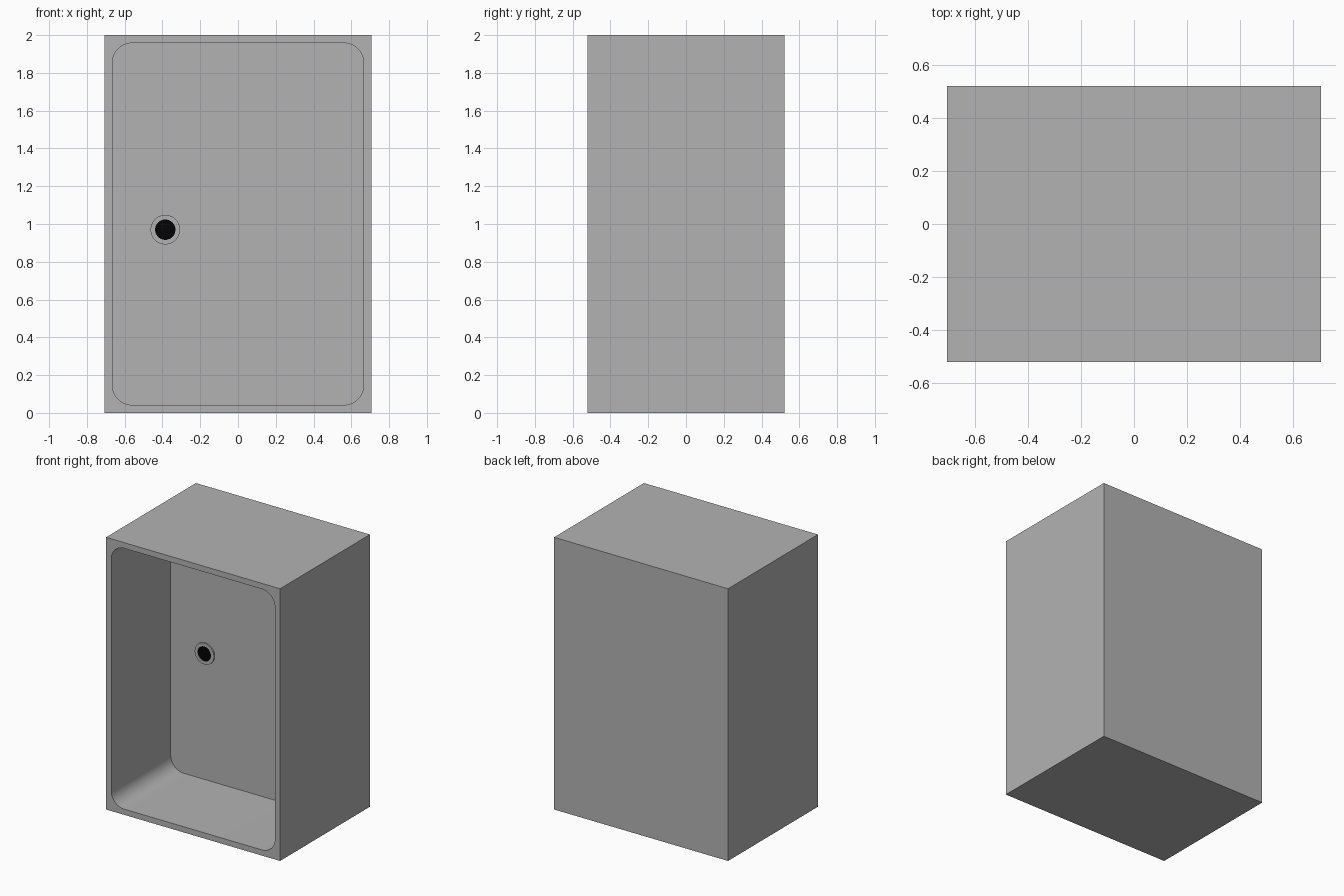
import bpy, bmesh
from math import pi

if "Cube" in bpy.data.objects:
    bpy.data.objects.remove(bpy.data.objects["Cube"])

W, D, H = 1.414, 1.043, 2.0      # outer size
WALL, DEPTH, R = 0.042, 0.69, 0.105
BACK = -D / 2 + DEPTH            # y of the inner back wall


def paint(ob, name, value):
    mat = bpy.data.materials.get(name) or bpy.data.materials.new(name)
    mat.diffuse_color = (value, value, value, 1)
    mat.use_nodes = True
    mat.node_tree.nodes["Principled BSDF"].inputs["Base Color"].default_value = mat.diffuse_color
    ob.data.materials.clear()
    ob.data.materials.append(mat)


def block(name, size, loc):
    bpy.ops.mesh.primitive_cube_add(size=1, location=loc)
    ob = bpy.context.object
    ob.name = name
    ob.scale = size
    bpy.ops.object.transform_apply(location=False, rotation=False, scale=True)
    return ob


def lathe_y(name, profile, loc, steps=48):
    """Spin (radius, y) points around the y axis."""
    bm = bmesh.new()
    vs = [bm.verts.new((r, y, 0)) for r, y in profile]
    edges = [bm.edges.new(p) for p in zip(vs, vs[1:])]
    bmesh.ops.spin(bm, geom=vs + edges, cent=(0, 0, 0), axis=(0, 1, 0),
                   angle=2 * pi, steps=steps)
    bmesh.ops.remove_doubles(bm, verts=bm.verts[:], dist=1e-5)
    bmesh.ops.recalc_face_normals(bm, faces=bm.faces[:])
    me = bpy.data.meshes.new(name)
    bm.to_mesh(me)
    bm.free()
    ob = bpy.data.objects.new(name, me)
    ob.location = loc
    bpy.context.collection.objects.link(ob)
    return ob


def smooth(ob):
    bpy.ops.object.select_all(action='DESELECT')
    ob.select_set(True)
    bpy.context.view_layer.objects.active = ob
    bpy.ops.object.shade_smooth_by_angle(angle=pi / 6)


# Cavity cutter: block with its four depth-wise edges rounded
cutter = block("cavity_cutter", (W - 2 * WALL, DEPTH + 0.2, H - 2 * WALL),
               (0, BACK - (DEPTH + 0.2) / 2, H / 2))
bm = bmesh.new()
bm.from_mesh(cutter.data)
long_edges = [e for e in bm.edges
              if abs(e.verts[0].co.y - e.verts[1].co.y) > 0.1]
bmesh.ops.bevel(bm, geom=long_edges, offset=R, segments=12, profile=0.5,
                affect='EDGES')
bm.to_mesh(cutter.data)
bm.free()

# Open-fronted cabinet
cabinet = block("cabinet", (W, D, H), (0, 0, H / 2))
mod = cabinet.modifiers.new("cavity", 'BOOLEAN')
mod.operation, mod.solver, mod.object = 'DIFFERENCE', 'EXACT', cutter
bpy.ops.object.modifier_apply(modifier=mod.name)
bpy.data.objects.remove(cutter)
smooth(cabinet)
paint(cabinet, "dark_grey", 0.45)

# Round fitting on the inner back wall: grey ring and black centre
spot = (-0.385, BACK, 0.97)
ring = lathe_y("port_ring", [(0.078, 0), (0.078, -0.01), (0.054, -0.01),
                             (0.054, 0)], spot)
smooth(ring)
paint(ring, "dark_grey", 0.45)
centre = lathe_y("port_centre", [(0.054, -0.008), (0, -0.008)], spot)
if centre.data.polygons[0].normal.y > 0:    # face the opening
    centre.data.flip_normals()
paint(centre, "black", 0.001)
